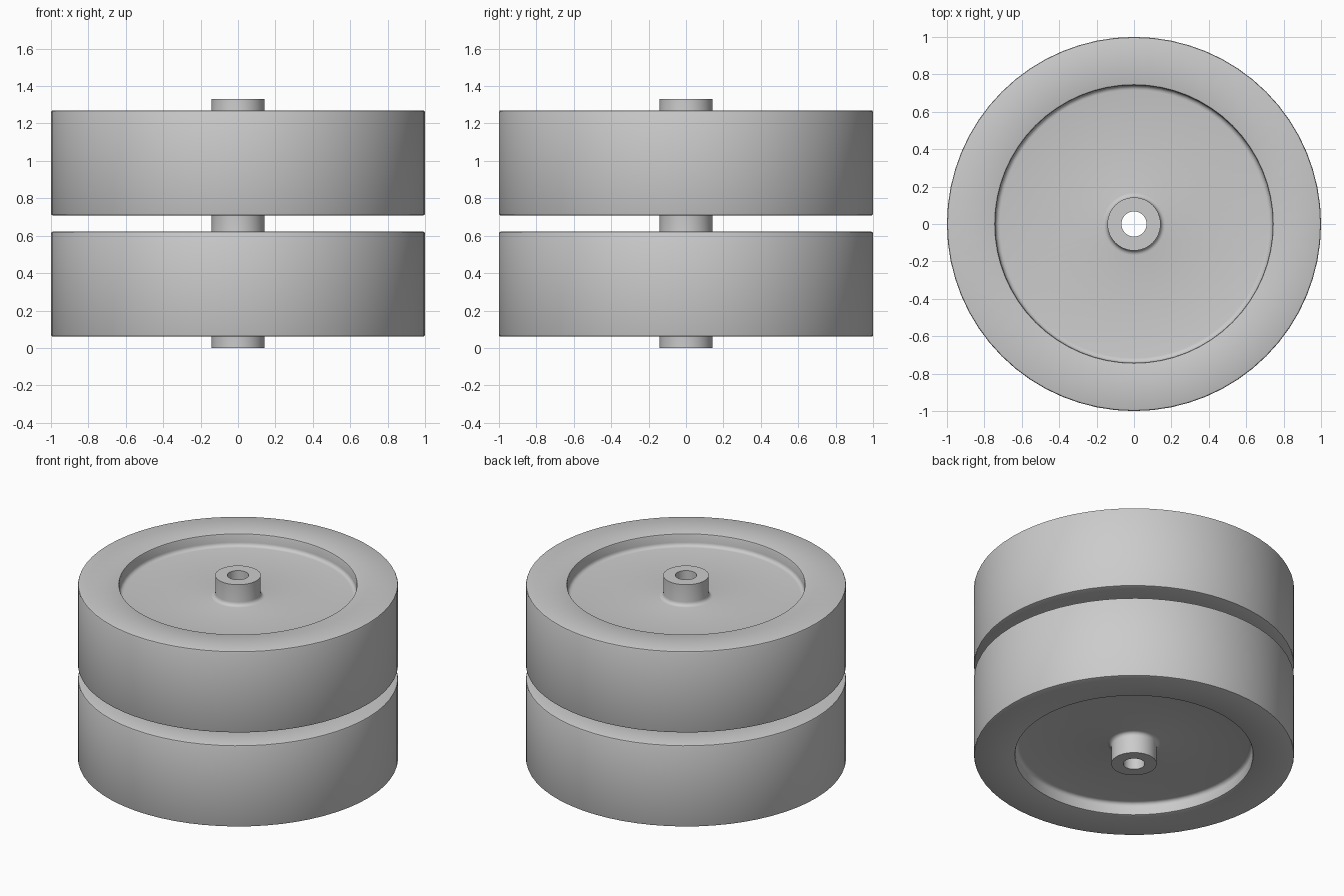
import bpy, bmesh, math

if "Cube" in bpy.data.objects:
    bpy.data.objects.remove(bpy.data.objects["Cube"])

SEG = 64
MID = 0.665             # mirror plane between the two wheels
R_BORE, R_HUB, R_RECESS, R_TYRE = 0.067, 0.142, 0.742, 1.0
Z_LOW, Z_HIGH = 0.06, 0.622
DEPTH, FILLET, EDGE = 0.085, 0.025, 0.01


def arc(cx, cz, r, a0, a1, n=4):
    """Points of a rounded corner in the (radius, z) profile."""
    angles = [math.radians(a0 + (a1 - a0) * i / n) for i in range(n + 1)]
    return [(cx + r * math.cos(a), cz + r * math.sin(a)) for a in angles]


def lower_side():
    """Recessed face of a wheel, from hub out to tread, facing down at Z_LOW."""
    f, floor = FILLET, Z_LOW + DEPTH
    return (arc(R_HUB + f, floor - f, f, 180, 90)
            + arc(R_RECESS - f, floor - f, f, 90, 0)
            + arc(R_RECESS + EDGE, Z_LOW + EDGE, EDGE, 180, 270, 2)
            + arc(R_TYRE - EDGE, Z_LOW + EDGE, EDGE, 270, 360, 2))


# lower wheel half profile: bore, hub end, lower face, tread, upper face, hub
low = lower_side()
high = [(r, Z_LOW + Z_HIGH - z) for r, z in reversed(low)]
profile = [(R_BORE, MID), (R_BORE, 0), (R_HUB, 0)] + low + high + [(R_HUB, MID)]

bm = bmesh.new()
verts = [bm.verts.new((r, 0, z)) for r, z in profile]
edges = [bm.edges.new(pair) for pair in zip(verts, verts[1:])]
bmesh.ops.spin(bm, geom=verts + edges, cent=(0, 0, 0), axis=(0, 0, 1),
               angle=2 * math.pi, steps=SEG, use_merge=True)
bmesh.ops.remove_doubles(bm, verts=bm.verts, dist=1e-5)
bmesh.ops.translate(bm, verts=bm.verts, vec=(0, 0, -MID))

# mirrored upper wheel, welded through the shared hub
upper = bmesh.ops.duplicate(bm, geom=bm.verts[:] + bm.edges[:] + bm.faces[:])
for v in upper["geom"]:
    if isinstance(v, bmesh.types.BMVert):
        v.co.z = -v.co.z
bmesh.ops.remove_doubles(bm, verts=bm.verts, dist=1e-5)
bmesh.ops.translate(bm, verts=bm.verts, vec=(0, 0, MID))
bmesh.ops.recalc_face_normals(bm, faces=bm.faces)

mesh = bpy.data.meshes.new("double_wheel")
bm.to_mesh(mesh)
bm.free()
wheel = bpy.data.objects.new("double_wheel", mesh)
bpy.context.collection.objects.link(wheel)
bpy.context.view_layer.objects.active = wheel
wheel.select_set(True)
bpy.ops.object.shade_smooth_by_angle(angle=math.radians(30))
